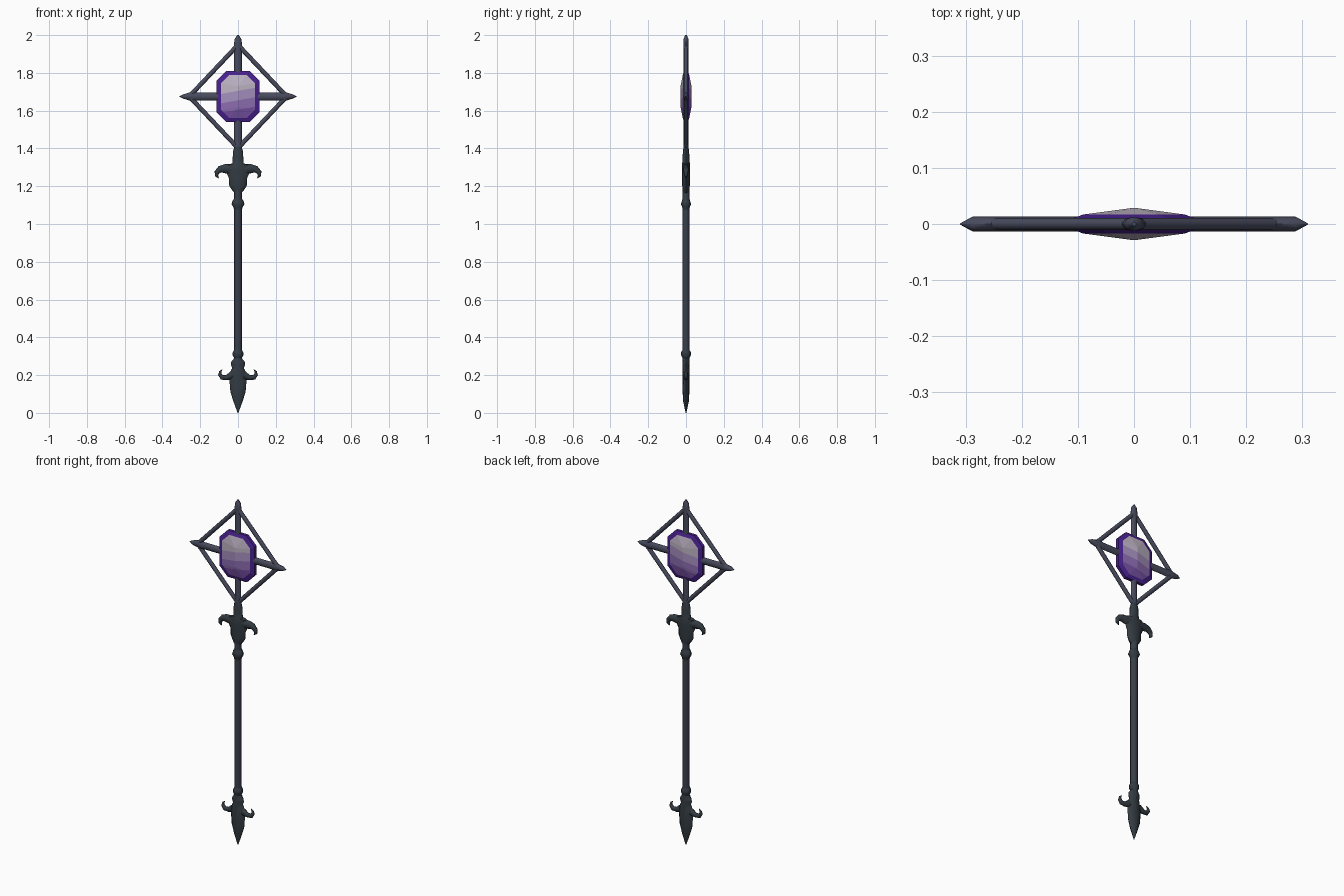
import bpy, bmesh, math
from mathutils import Vector

if "Cube" in bpy.data.objects:
    bpy.data.objects.remove(bpy.data.objects["Cube"])


def material(name, col):
    m = bpy.data.materials.new(name)
    m.diffuse_color = (*col, 1)
    m.use_nodes = True
    m.node_tree.nodes["Principled BSDF"].inputs["Base Color"].default_value = m.diffuse_color
    return m


SHAFT = material("dark slate", (0.042, 0.049, 0.066))
IRON = material("dark green grey", (0.034, 0.045, 0.055))
STEEL = material("blue grey", (0.065, 0.07, 0.11))
GEM = [material("deep violet", (0.065, 0.015, 0.27)),
       material("pale lilac grey", (0.52, 0.46, 0.56)),
       material("lilac", (0.38, 0.28, 0.52)),
       material("lavender purple", (0.26, 0.15, 0.43)),
       material("amethyst", (0.18, 0.08, 0.36))]


def finish(name, bm, mats, smooth=50):
    bmesh.ops.remove_doubles(bm, verts=bm.verts, dist=1e-5)
    bmesh.ops.recalc_face_normals(bm, faces=bm.faces)
    for f in bm.faces:
        f.smooth = smooth > 0
    for e in bm.edges:
        if len(e.link_faces) == 2 and e.calc_face_angle(0) > math.radians(smooth):
            e.smooth = False
    me = bpy.data.meshes.new(name)
    bm.to_mesh(me)
    bm.free()
    for m in mats:
        me.materials.append(m)
    ob = bpy.data.objects.new(name, me)
    bpy.context.collection.objects.link(ob)
    return ob


def tube(name, path, mat, sides=8, mirror=False):
    """Sweep an ellipse through (x, z, in-plane radius, y radius) stations."""
    bm = bmesh.new()
    pts = [Vector((p[0], 0, p[1])) for p in path]
    for sx in ((1, -1) if mirror else (1,)):
        rings = []
        for i, p in enumerate(path):
            d = (pts[min(i + 1, len(pts) - 1)] - pts[max(i - 1, 0)]).normalized()
            side = Vector((d.z, 0, -d.x))
            ring = []
            for k in range(sides):
                a = 2 * math.pi * k / sides
                v = pts[i] + side * p[2] * math.cos(a) + Vector((0, p[3] * math.sin(a), 0))
                ring.append(bm.verts.new((v.x * sx, v.y, v.z)))
            rings.append(ring)
        for a, b in zip(rings, rings[1:]):
            for k in range(sides):
                n = (k + 1) % sides
                bm.faces.new((a[k], a[n], b[n], b[k]))
        bm.faces.new(rings[0])
        bm.faces.new(rings[-1])
    return finish(name, bm, [mat])


def turned(name, prof, mat):
    """Upright part from (z, x radius, y radius)."""
    return tube(name, [(0, z, rx, ry) for z, rx, ry in prof], mat)


# Shaft and its two rings
turned("shaft", [(0.24, .02, .019), (1.2, .02, .019)], SHAFT)
turned("upper_ring", [(1.075, .02, .019), (1.09, .025, .02), (1.105, .034, .028),
                      (1.12, .03, .022), (1.135, .02, .019)], IRON)
turned("lower_ring", [(0.29, .02, .018), (0.305, .028, .026), (0.32, .028, .026),
                      (0.335, .02, .018)], IRON)

# Spear foot with small upturned horns
turned("foot_spike", [(0.0, .002, .002), (0.06, .024, .015), (0.11, .04, .018),
                      (0.17, .045, .018), (0.225, .038, .018), (0.237, .03, .018),
                      (0.255, .038, .018), (0.27, .036, .018), (0.29, .02, .018)], IRON)
tube("foot_horns", [(.03, .2, .022, .015), (.06, .187, .014, .012), (.085, .188, .013, .011),
                    (.096, .203, .010, .009), (.094, .218, .006, .006),
                    (.083, .23, .001, .001)], IRON, mirror=True)

# Horned collar below the head
turned("collar", [(1.165, .02, .018), (1.185, .036, .019), (1.205, .047, .02),
                  (1.245, .049, .02), (1.28, .066, .02), (1.315, .06, .02),
                  (1.32, .03, .02), (1.35, .028, .019), (1.385, .027, .016),
                  (1.41, .018, .013)], IRON)
tube("collar_horns", [(.03, 1.29, .028, .018), (.07, 1.293, .024, .016), (.095, 1.29, .018, .014),
                      (.112, 1.273, .013, .011), (.114, 1.256, .009, .008),
                      (.103, 1.243, .002, .002)], IRON, mirror=True)

# Crossed bars of the head
turned("head_post", [(1.38, .02, .013), (1.92, .02, .013), (1.95, .022, .013),
                     (1.98, .017, .013), (2.0, .004, .004)], STEEL)
tube("head_crossbar", [(0, 1.675, .021, .013), (.21, 1.675, .021, .013), (.24, 1.675, .026, .013),
                       (.288, 1.675, .012, .013), (.31, 1.675, .001, .001)], STEEL, mirror=True)

# Diamond frame
for label, z in (("upper", 1.948), ("lower", 1.402)):
    tube("frame_" + label, [(0, z, .012, .011), (.258, 1.675, .012, .011)], STEEL, mirror=True)


# Cut gem: hull of outer girdle, inner table edge and a centre ridge
def octagon(w, h, c):
    return [(sx * x, sz * z) for sx in (1, -1) for sz in (1, -1)
            for x, z in ((w, h - c), (w - c, h))]


CZ, IW, IH, IC = 1.675, .09, .115, .045
bm = bmesh.new()
for s in (1, -1):
    for x, z in octagon(.113, .135, .052):
        bm.verts.new((x, s * .009, z + CZ))
    for x, z in octagon(IW, IH, IC):
        bm.verts.new((x, s * .017, z + CZ))
    for z in (-.055, .055):
        bm.verts.new((0, s * .029, z + CZ))
bmesh.ops.convex_hull(bm, input=bm.verts[:])
levels = (1.705, 1.655, 1.605)
tilt = Vector((-.18, 0, 1)).normalized()
for z in levels:
    bmesh.ops.bisect_plane(bm, geom=bm.verts[:] + bm.edges[:] + bm.faces[:],
                           plane_co=(0, 0, z), plane_no=tilt)
for f in bm.faces:
    c = f.calc_center_median()
    x, z = abs(c.x), abs(c.z - CZ)
    if x > IW or z > IH or x + z > IW + IH - IC:
        f.material_index = 0
    else:
        f.material_index = 1 + sum(c.z - .18 * c.x < l for l in levels)
finish("gem", bm, GEM, 0)
